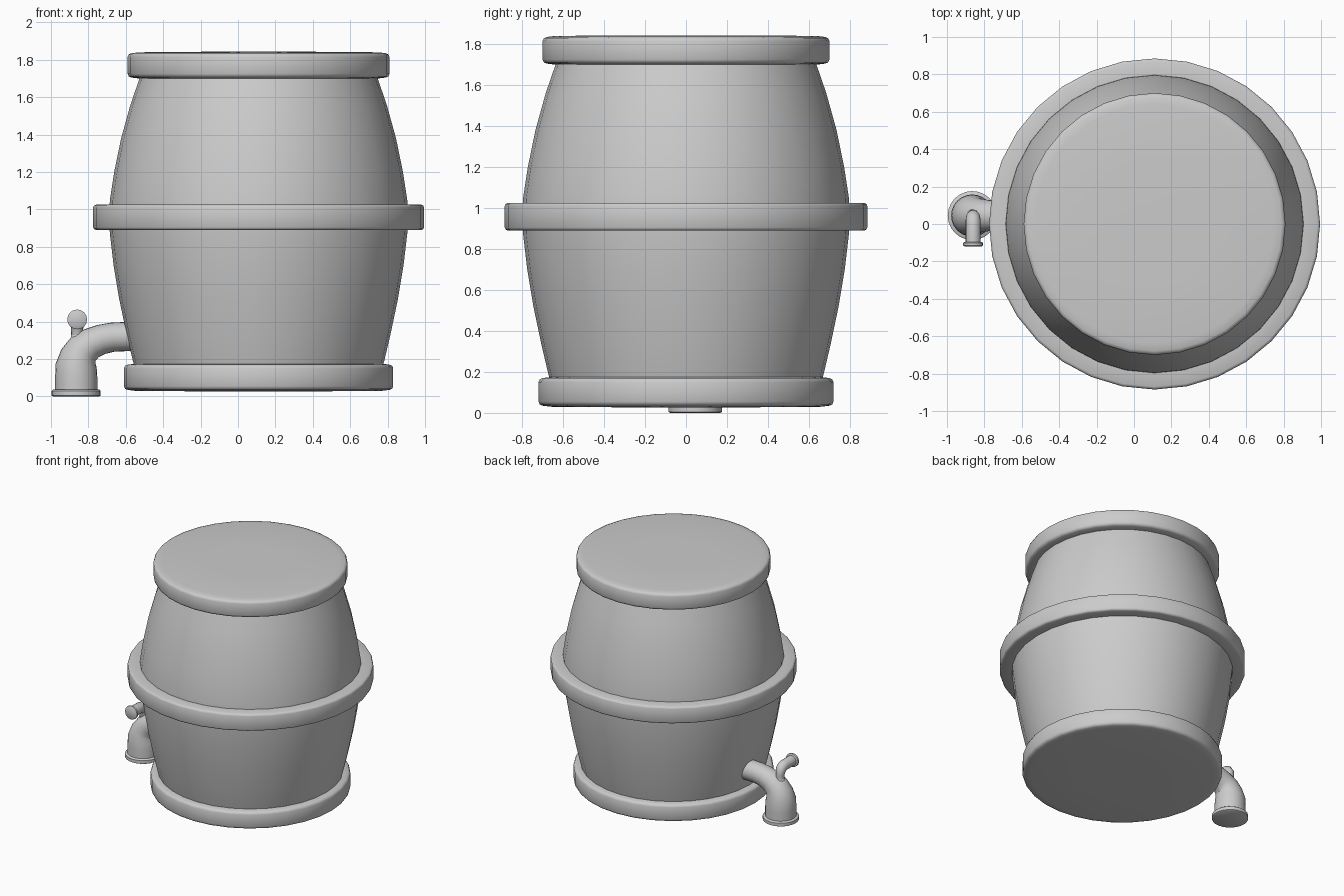
import bpy, bmesh, math
from mathutils import Vector

if "Cube" in bpy.data.objects:
    bpy.data.objects.remove(bpy.data.objects["Cube"])

BARREL = Vector((0.11, 0, 0))


def finish(bm, name, angle=40):
    bmesh.ops.remove_doubles(bm, verts=bm.verts, dist=1e-5)
    bmesh.ops.recalc_face_normals(bm, faces=bm.faces)
    me = bpy.data.meshes.new(name)
    bm.to_mesh(me)
    bm.free()
    ob = bpy.data.objects.new(name, me)
    bpy.context.collection.objects.link(ob)
    bpy.context.view_layer.objects.active = ob
    ob.select_set(True)
    bpy.ops.object.shade_smooth_by_angle(angle=math.radians(angle))
    ob.select_set(False)
    return ob


def skin(rings, name, closed=False, angle=40):
    """Bridge rings of points; cap the ends, or close back to the first ring."""
    bm = bmesh.new()
    rows = [[bm.verts.new(p) for p in r] for r in rings]
    pairs = list(zip(rows, rows[1:])) + ([(rows[-1], rows[0])] if closed else [])
    n = len(rows[0])
    for a, b in pairs:
        for i in range(n):
            j = (i + 1) % n
            bm.faces.new((a[i], a[j], b[j], b[i]))
    if not closed:
        bm.faces.new(rows[0])
        bm.faces.new(rows[-1])
    return finish(bm, name, angle)


def lathe(profile, name, centre, n=32, closed=False, angle=40):
    rings = [[centre + Vector((r * math.cos(2 * math.pi * i / n),
                               r * math.sin(2 * math.pi * i / n), z))
              for i in range(n)] for r, z in profile]
    return skin(rings, name, closed, angle)


def tube(path, side, name, n=20):
    """Sweep a circle along a planar path of (x, y, z, radius)."""
    pts = [Vector(p[:3]) for p in path]
    rings = []
    for k, p in enumerate(pts):
        t = (pts[min(k + 1, len(pts) - 1)] - pts[max(k - 1, 0)]).normalized()
        up = t.cross(side)
        r = path[k][3]
        rings.append([p + r * (math.cos(2 * math.pi * i / n) * side +
                               math.sin(2 * math.pi * i / n) * up) for i in range(n)])
    return skin(rings, name)


def disc(r, z0, z1, name, b=0.02):
    # solid disc with rounded rims and slightly domed faces
    lathe([(0.3, z0 - 0.008), (r - 0.06, z0 - 0.005), (r - b, z0), (r - b * 0.3, z0 + b * 0.3),
           (r, z0 + b), (r, z1 - b), (r - b * 0.3, z1 - b * 0.3), (r - b, z1),
           (r - 0.06, z1 + 0.005), (0.3, z1 + 0.008)], name, BARREL, angle=50)


# bulging barrel body
lathe([(0.665, 0.165), (0.672, 0.19), (0.705, 0.33), (0.745, 0.52), (0.775, 0.70),
       (0.795, 0.87), (0.80, 0.96), (0.795, 1.05), (0.772, 1.20), (0.735, 1.38),
       (0.685, 1.56), (0.63, 1.72)], "barrel_body", BARREL)

# lid and base
disc(0.70, 1.705, 1.835, "lid")
disc(0.72, 0.035, 0.17, "base")

# middle hoop
R, b = 0.885, 0.015
lathe([(0.785, 0.89), (R - b, 0.89), (R - b * 0.3, 0.895), (R, 0.89 + b), (R, 1.025 - b),
       (R - b * 0.3, 1.02), (R - b, 1.025), (0.785, 1.025)],
      "middle_hoop", BARREL, closed=True, angle=50)

# tap spout: pipe out of the barrel, bending down and widening
TX, TY = -0.865, 0.045
tube([(-0.50, TY, 0.32, 0.078), (-0.60, TY, 0.32, 0.078), (-0.67, TY, 0.317, 0.078),
      (-0.73, TY, 0.305, 0.080), (-0.785, TY, 0.284, 0.084), (-0.828, TY, 0.252, 0.091),
      (-0.853, TY, 0.212, 0.100), (TX, TY, 0.165, 0.110), (TX, TY, 0.10, 0.113),
      (TX, TY, 0.02, 0.113)], Vector((0, 1, 0)), "tap_spout", 24)

# flange round the spout mouth
lathe([(0.122, 0), (0.131, 0.005), (0.131, 0.03), (0.122, 0.037)],
      "spout_flange", Vector((TX, TY, 0)), 24)

# tap handle: collar, bent stem and end knob
HX = -0.86
lathe([(0.034, 0.24), (0.034, 0.325), (0.031, 0.33)], "handle_collar", Vector((HX, TY, 0)), 16)
tube([(HX, TY, 0.30, 0.031), (HX, TY, 0.36, 0.032), (HX, TY - 0.006, 0.385, 0.037),
      (HX, TY - 0.022, 0.405, 0.040), (HX, TY - 0.045, 0.412, 0.040),
      (HX, -0.10, 0.412, 0.040)], Vector((1, 0, 0)), "tap_handle", 16)
tube([(HX, -0.096, 0.412, 0.046), (HX, -0.101, 0.412, 0.053), (HX, -0.115, 0.412, 0.053),
      (HX, -0.12, 0.412, 0.046)], Vector((1, 0, 0)), "handle_knob", 16)
